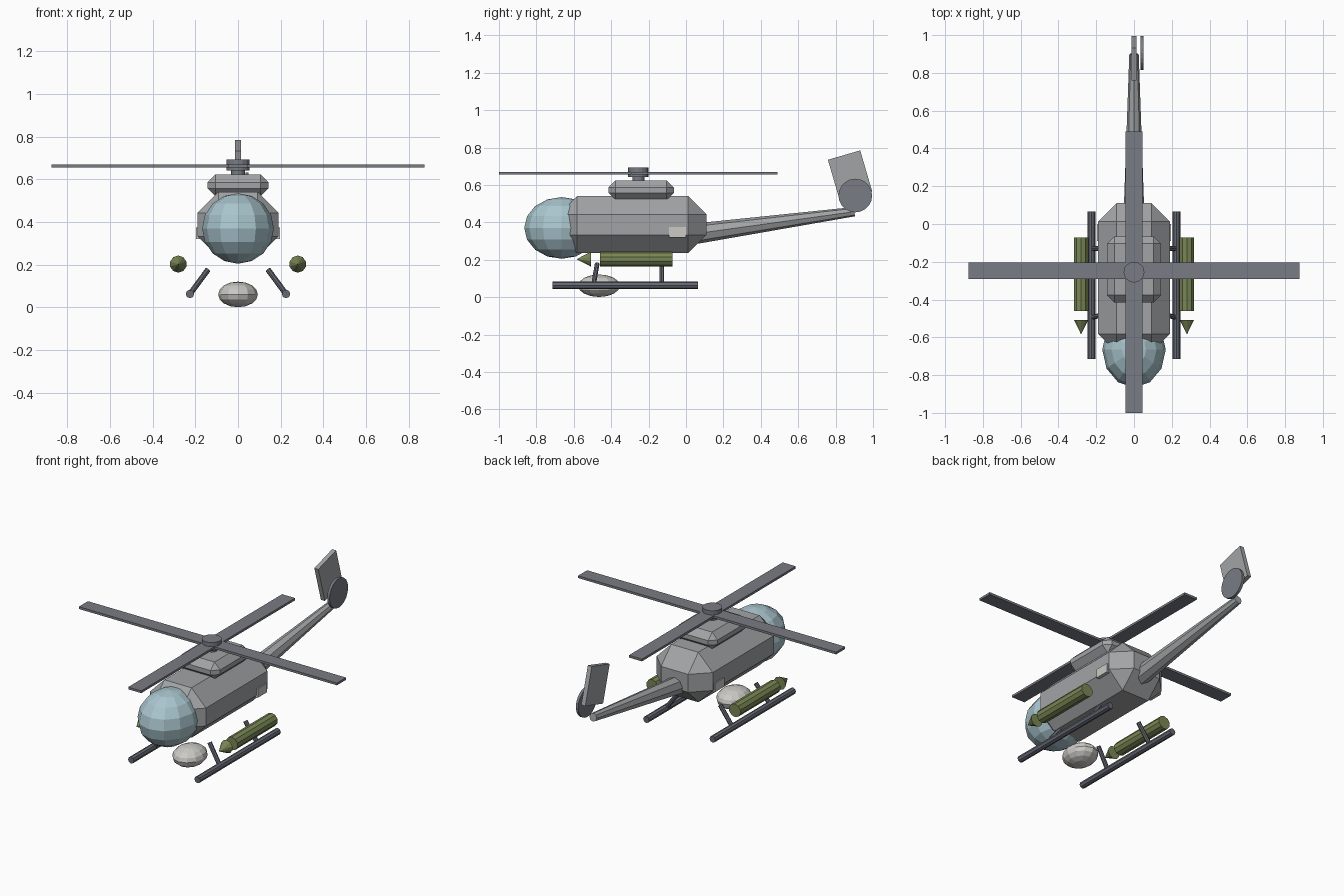
import bpy, bmesh
from math import radians
from mathutils import Matrix, Vector

old = bpy.data.objects.get("Cube")
if old:
    bpy.data.objects.remove(old, do_unlink=True)


def material(name, rgb):
    m = bpy.data.materials.new(name)
    m.use_nodes = True
    m.diffuse_color = (*rgb, 1)
    m.node_tree.nodes["Principled BSDF"].inputs["Base Color"].default_value = (*rgb, 1)
    return m


GREY = material("hull grey", (0.36, 0.37, 0.38))
GLASS = material("canopy blue", (0.40, 0.56, 0.62))
METAL = material("rotor grey", (0.19, 0.20, 0.23))
DARK = material("skid dark grey", (0.13, 0.14, 0.17))
OLIVE = material("olive green", (0.19, 0.24, 0.09))
PALE = material("pale grey", (0.60, 0.59, 0.56))


def finish(name, bm, mat):
    bmesh.ops.recalc_face_normals(bm, faces=bm.faces)
    mesh = bpy.data.meshes.new(name)
    bm.to_mesh(mesh)
    bm.free()
    mesh.materials.append(mat)
    obj = bpy.data.objects.new(name, mesh)
    bpy.context.collection.objects.link(obj)
    return obj


def box(name, centre, size, mat, chamfer=0, tilt=0):
    bm = bmesh.new()
    bmesh.ops.create_cube(bm, size=1)
    bmesh.ops.scale(bm, vec=size, verts=bm.verts)
    if chamfer:
        bmesh.ops.bevel(bm, geom=bm.edges[:], offset=chamfer, segments=1,
                        affect='EDGES', clamp_overlap=False)
    bmesh.ops.transform(bm, verts=bm.verts,
                        matrix=Matrix.Translation(centre) @ Matrix.Rotation(radians(tilt), 4, 'X'))
    return finish(name, bm, mat)


def tube(name, start, end, r1, r2, mat, sides=8):
    a, b = Vector(start), Vector(end)
    bm = bmesh.new()
    bmesh.ops.create_cone(bm, cap_ends=True, segments=sides, radius1=r1, radius2=r2,
                          depth=(b - a).length)
    turn = (b - a).to_track_quat('Z', 'Y').to_matrix().to_4x4()
    bmesh.ops.transform(bm, verts=bm.verts, matrix=Matrix.Translation((a + b) / 2) @ turn)
    return finish(name, bm, mat)


def ball(name, centre, radii, mat):
    bm = bmesh.new()
    bmesh.ops.create_uvsphere(bm, u_segments=12, v_segments=8, radius=1)
    bmesh.ops.scale(bm, vec=radii, verts=bm.verts)
    bmesh.ops.translate(bm, vec=centre, verts=bm.verts)
    return finish(name, bm, mat)


# Fuselage, canopy and engine housing
box("fuselage", (0, -0.285, 0.388), (0.38, 0.79, 0.306), GREY, chamfer=0.098)
ball("canopy", (0, -0.665, 0.37), (0.168, 0.2, 0.165), GLASS)
box("engine_housing", (0, -0.24, 0.572), (0.285, 0.35, 0.104), GREY, chamfer=0.038)

# Main rotor
ROTOR_Y = -0.255
tube("mast", (0, ROTOR_Y, 0.6), (0, ROTOR_Y, 0.66), 0.032, 0.032, METAL, 12)
tube("rotor_hub", (0, ROTOR_Y, 0.642), (0, ROTOR_Y, 0.694), 0.055, 0.055, METAL, 16)
box("rotor_blade_across", (0, ROTOR_Y + 0.007, 0.662), (1.75, 0.088, 0.014), METAL)
box("rotor_blade_along", (0, ROTOR_Y, 0.662), (0.088, 1.49, 0.014), METAL)

# Tail
tube("tail_boom", (0, 0.05, 0.339), (0, 0.9, 0.457), 0.055, 0.025, GREY)
box("tail_fin", (0, 0.877, 0.65), (0.027, 0.18, 0.228), GREY, tilt=16.3)
tube("tail_rotor", (0.034, 0.905, 0.543), (0.05, 0.905, 0.543), 0.09, 0.09, METAL, 20)

# Sensor dome under the nose
ball("sensor_dome", (0, -0.465, 0.061), (0.093, 0.112, 0.06), PALE)

# Skids, struts, pods and side vents on both sides
for side, s in (("left", 1), ("right", -1)):
    tube(f"{side}_skid", (s * 0.225, -0.715, 0.063), (s * 0.225, 0.065, 0.063), 0.02, 0.02, DARK)
    for place, y_top, y_low in (("front", -0.475, -0.495), ("rear", -0.13, -0.13)):
        tube(f"{side}_{place}_strut", (s * 0.14, y_top, 0.178), (s * 0.225, y_low, 0.063),
             0.013, 0.013, DARK)
    tube(f"{side}_pod", (s * 0.28, -0.46, 0.203), (s * 0.28, -0.072, 0.203), 0.04, 0.04, OLIVE, 10)
    tube(f"{side}_pod_nose", (s * 0.28, -0.508, 0.203), (s * 0.28, -0.585, 0.203), 0.04, 0, OLIVE, 10)
    box(f"{side}_vent", (s * 0.175, -0.045, 0.347), (0.044, 0.09, 0.054), PALE)
